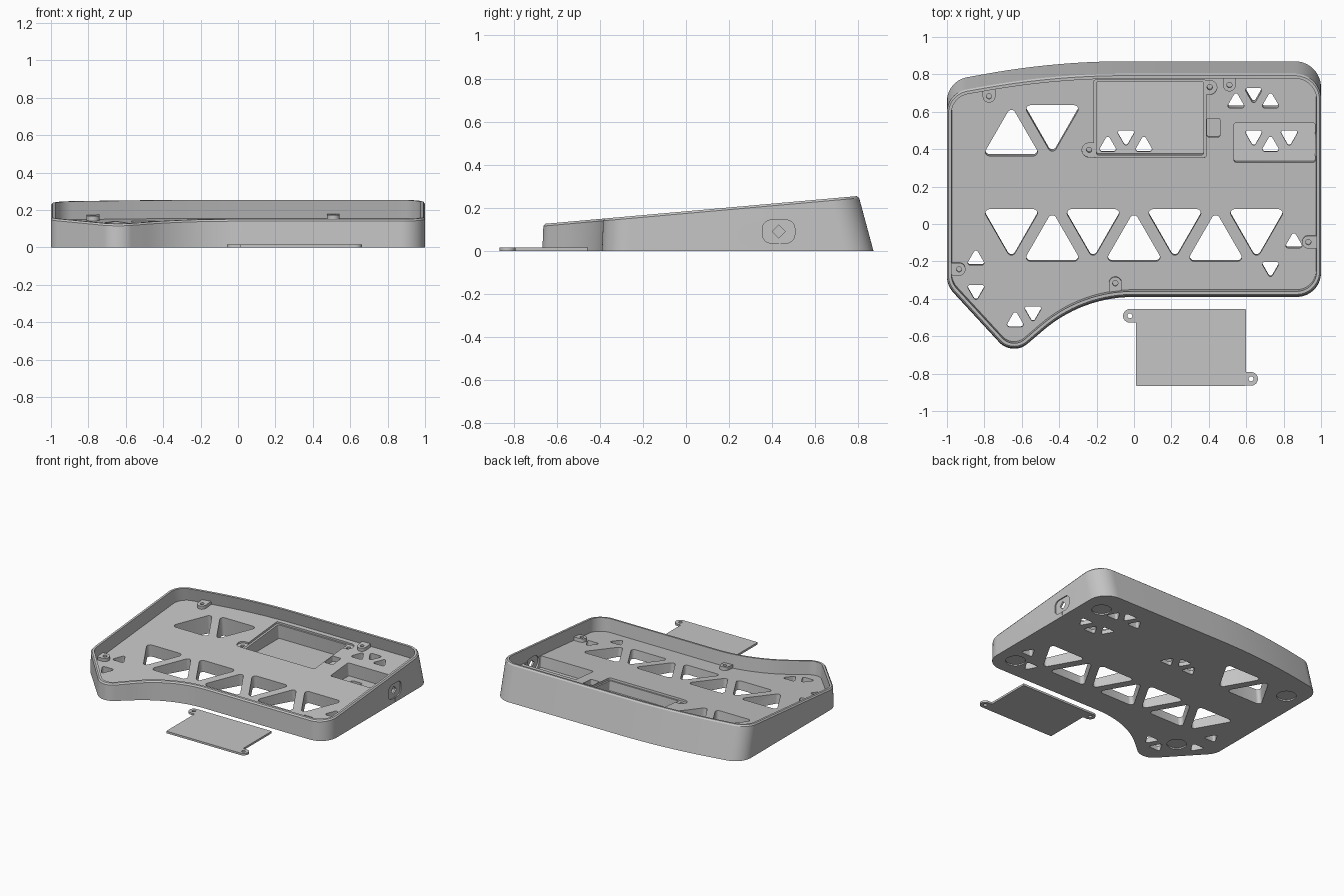
import bpy, bmesh, math
from mathutils import Vector

cube = bpy.data.objects.get("Cube")
if cube:
    bpy.data.objects.remove(cube, do_unlink=True)

grey = bpy.data.materials.new("plain grey")
grey.use_nodes = True
grey.diffuse_color = (0.56, 0.56, 0.56, 1)
grey.node_tree.nodes["Principled BSDF"].inputs["Base Color"].default_value = (0.56, 0.56, 0.56, 1)

SLOPE, RIM = 0.0887, 0.184       # tilted plane of the rim: z = RIM + SLOPE * y
FLOOR = RIM - 0.1                # parallel inner floor
REAR, FRONT = 0.27, -0.04        # lean of the rear and front walls


# ---- outline helpers -------------------------------------------------------
def rounded(corners, steps=8):
    """Closed outline from (x, y, radius) corners, each replaced by an arc."""
    pts, n = [], len(corners)
    for i, (x, y, r) in enumerate(corners):
        c = Vector((x, y))
        a = (Vector(corners[i - 1][:2]) - c).normalized()
        b = (Vector(corners[(i + 1) % n][:2]) - c).normalized()
        half = a.angle(b) / 2
        mid = c + (a + b).normalized() * (r / math.sin(half))
        start = c + a * (r / math.tan(half)) - mid
        end = c + b * (r / math.tan(half)) - mid
        a0 = math.atan2(start.y, start.x)
        sweep = (math.atan2(end.y, end.x) - a0 + math.pi) % math.tau - math.pi
        for k in range(steps + 1):
            t = a0 + sweep * k / steps
            pts.append(mid + Vector((math.cos(t), math.sin(t))) * r)
    return pts


def circle(x, y, r, n=32):
    return [Vector((x + r * math.cos(math.tau * k / n), y + r * math.sin(math.tau * k / n)))
            for k in range(n)]


def rect(x0, x1, y0, y1, r=0.01):
    return rounded([(x0, y0, r), (x1, y0, r), (x1, y1, r), (x0, y1, r)], 4)


def triangle(x, y, size, r, up):
    turn = math.pi / 2 if up else -math.pi / 2
    return rounded([(x + size * math.cos(turn + k * math.tau / 3),
                     y + size * math.sin(turn + k * math.tau / 3), r) for k in range(3)], 5)


def tab(x, y, r, direction, length):
    """Round-ended tab running from its centre along a direction in degrees."""
    d = math.radians(direction)
    pts = [Vector((x + r * math.cos(d + math.pi / 2 + math.pi * k / 16),
                   y + r * math.sin(d + math.pi / 2 + math.pi * k / 16))) for k in range(17)]
    run = Vector((math.cos(d), math.sin(d))) * length
    return pts + [pts[-1] + run, pts[0] + run]


def inset(pts, d):
    out = []
    for i, p in enumerate(pts):
        t = (pts[(i + 1) % len(pts)] - pts[i - 1]).normalized()
        out.append(p + Vector((-t.y, t.x)) * d)
    return out


# ---- mesh helpers ----------------------------------------------------------
def finish(bm, name):
    bmesh.ops.recalc_face_normals(bm, faces=bm.faces)
    mesh = bpy.data.meshes.new(name)
    bm.to_mesh(mesh)
    bm.free()
    mesh.materials.append(grey)
    ob = bpy.data.objects.new(name, mesh)
    bpy.context.collection.objects.link(ob)
    return ob


def loft(bm, rings):
    loops = [[bm.verts.new(p) for p in ring] for ring in rings]
    for a, b in zip(loops, loops[1:]):
        for i in range(len(a)):
            j = (i + 1) % len(a)
            bm.faces.new((a[i], a[j], b[j], b[i]))
    bm.faces.new(loops[0])
    bm.faces.new(loops[-1])


def prisms(name, outlines, z0, z1, s0=0.0, s1=0.0, tilt=SLOPE):
    """Prisms square to the tilted floor; their ends may slope along y."""
    def end(outline, z, slope):
        return [(p.x, p.y - tilt * (z + slope * p.y - FLOOR - SLOPE * p.y), z + slope * p.y)
                for p in outline]
    bm = bmesh.new()
    for o in outlines:
        loft(bm, [end(o, z0, s0), end(o, z1, s1)])
    return finish(bm, name)


def combine(ob, other, operation="DIFFERENCE"):
    mod = ob.modifiers.new("cut", "BOOLEAN")
    mod.operation, mod.solver, mod.object = operation, "EXACT", other
    bpy.context.view_layer.objects.active = ob
    bpy.ops.object.modifier_apply(modifier=mod.name)
    bpy.data.objects.remove(other, do_unlink=True)


def smooth(ob):
    bpy.ops.object.select_all(action="DESELECT")
    ob.select_set(True)
    bpy.context.view_layer.objects.active = ob
    bpy.ops.object.shade_smooth_by_angle(angle=math.radians(30))


# ---- tray: outer wall, chamfered rim and inner floor -----------------------
outline = rounded([(1, -0.39, 0.13), (1, 0.87, 0.14), (-0.42, 0.87, 4.2), (-1, 0.765, 0.13),
                   (-1, -0.33, 0.13), (-0.65, -0.709, 0.11), (-0.275, -0.39, 0.74)], 14)


def ring(offset, drop, shift=0):
    pts = []
    for p in inset(outline, offset):
        lean, y = (REAR, p.y) if p.y > 0 else (FRONT, p.y + shift)
        z = 0 if drop is None else (RIM - drop + SLOPE * y) / (1 + lean * SLOPE)
        pts.append((p.x, y - lean * z, z))
    return pts


bm = bmesh.new()
loft(bm, [ring(0, None), ring(0, 0.01), ring(0.008, 0), ring(0.024, 0), ring(0.026, 0.1, 0.011)])
tray = finish(bm, "tray")

# battery pocket with its stepped lid seat, cable notch and switch pocket
ears = [tab(0.405, 0.73, 0.038, 180, 0.06), tab(-0.24, 0.395, 0.038, 0, 0.06)]
combine(tray, prisms("ear_cutter", ears, FLOOR - 0.013, 0.4, SLOPE))
combine(tray, prisms("seat_cutter", [rect(-0.215, 0.385, 0.355, 0.77)], FLOOR - 0.015, 0.4, SLOPE))
combine(tray, prisms("battery_cutter", [rect(-0.2, 0.372, 0.368, 0.76)], 0.03, 0.4))
combine(tray, prisms("cable_cutter", [rect(0.39, 0.46, 0.465, 0.565)], FLOOR - 0.04, 0.4, SLOPE))
combine(tray, prisms("switch_cutter", [rect(0.535, 0.968, 0.33, 0.54)], 0.03, FLOOR + 0.03, 0, SLOPE))
combine(tray, prisms("lid_screw_cutter", [circle(0.405, 0.73, 0.014), circle(-0.24, 0.395, 0.014)],
                     FLOOR - 0.06, 0.4, SLOPE))

# triangular openings through the floor
STEP = 0.2185
holes = [triangle((k - 3) * STEP, -0.11 if k % 2 else -0.01, 0.179, 0.022, k % 2 == 1)
         for k in range(7)]
holes += [triangle(-3 * STEP, 0.453, 0.179, 0.022, True),
          triangle(-2 * STEP, 0.546, 0.179, 0.022, False)]
for x, y, up in [(0.545, 0.65, 1), (0.64, 0.697, 0), (0.73, 0.65, 1),
                 (0.64, 0.462, 0), (0.73, 0.41, 1), (0.83, 0.462, 0),
                 (-0.14, 0.41, 1), (-0.043, 0.462, 0), (0.053, 0.41, 1),
                 (0.855, -0.098, 1), (0.73, -0.233, 0), (-0.845, -0.19, 1),
                 (-0.845, -0.356, 0), (-0.635, -0.52, 1), (-0.54, -0.47, 0)]:
    holes.append(triangle(x, y, 0.06, 0.012, up))
combine(tray, prisms("opening_cutter", holes, -0.1, 0.4))

# shallow round recesses for feet
feet = [(0.85, 0.67), (0.853, -0.236), (-0.715, -0.4), (-0.865, 0.58)]
combine(tray, prisms("foot_cutter", [circle(x, y, 0.067) for x, y in feet], -0.05, 0.01, tilt=0))


# switch opening in the right-hand end wall, recessed on both faces
def side_cut(shape, x0, x1):
    bm = bmesh.new()
    loft(bm, [[(x, p.x, p.y) for p in shape] for x in (x0, x1)])
    combine(tray, finish(bm, "side_cutter"))


side_cut(rect(0.355, 0.505, 0.036, 0.144, 0.04), 0.992, 1.1)
side_cut(rect(0.36, 0.5, 0.04, 0.14, 0.04), 0.94, 0.98)
side_cut(rect(0.432, 0.438, 0.008, 0.05, 0.002), 0.994, 1.1)
side_cut(circle(0.43, 0.09, 0.03, 4), 0.94, 1.1)
smooth(tray)

# ---- screw posts tied to the wall ------------------------------------------
spots = [(-0.775, 0.685, 90, 0.06), (0.51, 0.745, 90, 0.05), (0.932, -0.095, 0, 0.05),
         (-0.935, -0.24, 180, 0.05), (-0.1, -0.315, -90, 0.055)]
posts = prisms("screw_posts", [tab(x, y, 0.034, d, run) for x, y, d, run in spots],
               FLOOR - 0.01, FLOOR + 0.025, SLOPE, SLOPE)
combine(posts, prisms("post_cutter", [circle(x, y, 0.014) for x, y, d, run in spots],
                      FLOOR - 0.004, 0.4, SLOPE))
smooth(posts)

# ---- loose battery lid with two screw ears ---------------------------------
lid = prisms("battery_lid", [rect(0.01, 0.598, -0.865, -0.455, 0.005)], 0, 0.015, tilt=0)
for x, y, d in [(-0.022, -0.491, 0), (0.626, -0.828, 180)]:
    combine(lid, prisms("lid_ear", [tab(x, y, 0.0365, d, 0.06)], 0, 0.015, tilt=0), "UNION")
    combine(lid, prisms("lid_hole_cutter", [circle(x, y, 0.013)], -0.1, 0.1, tilt=0))
smooth(lid)
